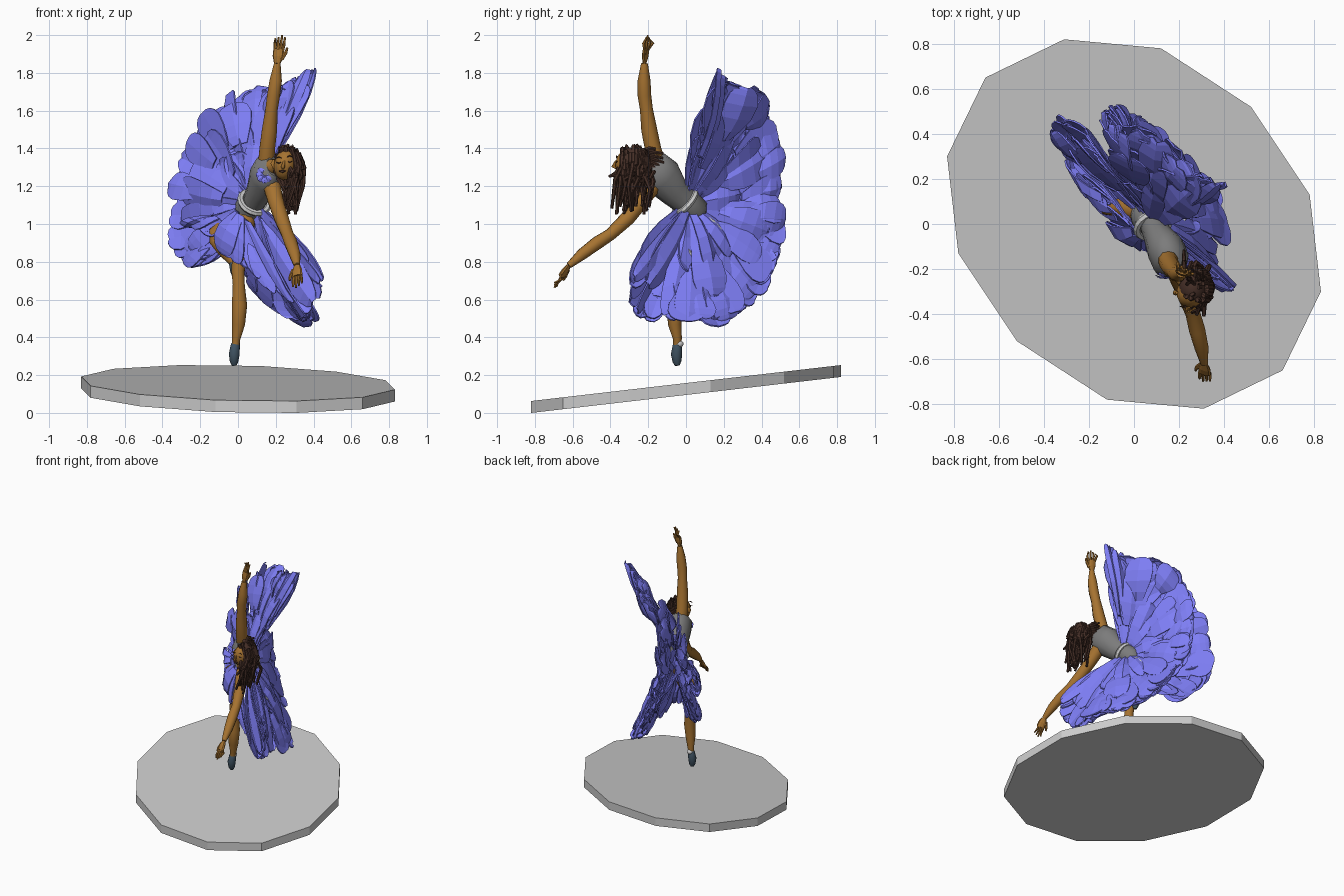
import bpy, bmesh, math, random
from mathutils import Vector as V

if "Cube" in bpy.data.objects:
    bpy.data.objects.remove(bpy.data.objects["Cube"])
random.seed(4)
R2 = math.sqrt(2)
ru = random.uniform


def material(name, c):
    m = bpy.data.materials.new(name)
    m.diffuse_color = (*c, 1)
    m.use_nodes = True
    m.node_tree.nodes["Principled BSDF"].inputs["Base Color"].default_value = m.diffuse_color
    return m


SKIN = material("skin", (.38, .17, .03))
HAIR = material("hair", (.06, .028, .02))
BLUE = material("violet_blue", (.21, .21, .92))
SLATE = material("slate", (.05, .085, .12))
PALE = material("pale_grey", (.65, .65, .63))
GREY = material("bodice_grey", (.2, .2, .2))


def make(name, verts, faces, mat=None, smooth=False):
    me = bpy.data.meshes.new(name)
    me.from_pydata([tuple(v) for v in verts], [], faces)
    ob = bpy.data.objects.new(name, me)
    bpy.context.collection.objects.link(ob)
    if mat:
        me.materials.append(mat)
    for p in me.polygons:
        p.use_smooth = smooth and len(p.vertices) == 4
    return ob


def tube_geo(verts, faces, pts, radii, sides=10, wide=(1, .3, .1), k=1):
    """Append a capped tube with elliptical rings along pts."""
    pts = [V(p) for p in pts]
    o, n = len(verts), len(pts)
    for i, p in enumerate(pts):
        d = (pts[min(i + 1, n - 1)] - pts[max(i - 1, 0)]).normalized()
        a = V(wide)
        a = (a - d * a.dot(d)).normalized()
        b = d.cross(a)
        for j in range(sides):
            q = 2 * math.pi * j / sides
            verts.append(p + radii[i] * (a * math.cos(q) + b * k * math.sin(q)))
    for i in range(n - 1):
        for j in range(sides):
            j2 = (j + 1) % sides
            faces.append((o + i*sides + j, o + i*sides + j2, o + (i+1)*sides + j2, o + (i+1)*sides + j))
    faces.append(tuple(o + j for j in reversed(range(sides))))
    faces.append(tuple(o + (n-1)*sides + j for j in range(sides)))


def tube(name, pts, radii, mat=None, smooth=True, **kw):
    v, f = [], []
    tube_geo(v, f, pts, radii, **kw)
    return make(name, v, f, mat, smooth)


def ball(name, loc, scale, mat, rot=(0, 0, 0)):
    bpy.ops.mesh.primitive_uv_sphere_add(segments=14, ring_count=9, location=loc, rotation=rot)
    ob = bpy.context.object
    ob.name, ob.scale = name, scale
    ob.data.materials.append(mat)
    bpy.ops.object.shade_smooth()
    return ob


# Tilted twelve-sided base
half = [(.83, -.30), (.78, .13), (.52, .52), (.12, .78), (-.31, .82), (-.66, .65)]
ring = half + [(-x, -y) for x, y in half]
bv = [(x, y, .095 + .116*y + h) for h in (0, .063) for x, y in ring]
bf = [tuple(reversed(range(12))), tuple(range(12, 24))]
bf += [(i, (i+1) % 12, (i+1) % 12 + 12, i + 12) for i in range(12)]
make("base", bv, bf)

# Legs and slippers
tube("standing_leg", [(-.015, -.05, .33), (-.01, -.045, .39), (.003, -.06, .47), (.008, -.058, .57), (.004, -.05, .68),
                      (.0, -.045, .75), (.015, -.015, .88), (.05, .03, 1.06)],
     [.02, .023, .036, .042, .033, .036, .046, .055], SKIN)
tube("raised_leg", [(.03, .06, 1.05), (-.05, .075, 1.0), (-.125, .075, .95), (-.12, .07, .915), (-.07, .05, .86), (-.02, .02, .79)],
     [.05, .048, .035, .035, .04, .022], SKIN, wide=(0, 1, .1))
tube("standing_slipper", [(-.02, -.047, .25), (-.021, -.048, .27), (-.02, -.05, .31), (-.014, -.045, .36), (-.01, -.045, .385)],
     [.012, .023, .03, .025, .012], SLATE)
tube("raised_slipper", [(-.035, .022, .81), (-.025, .02, .79), (-.015, .01, .755), (-.01, 0, .72), (-.01, 0, .70)],
     [.012, .024, .028, .02, .01], SLATE)
ball("ankle_ribbon", (-.01, -.035, .365), (.022, .022, .02), PALE)

# Torso, waistband, neck
W = dict(wide=(0, .3, 1), sides=12)
tube("bodice", [(.08, .01, 1.11), (.11, -.06, 1.17), (.145, -.12, 1.245), (.165, -.17, 1.285), (.19, -.21, 1.305)],
     [.072, .083, .108, .105, .055], GREY, k=.8, **W)
tube("hips", [(.085, 0, 1.12), (.06, .04, 1.08), (.04, .05, 1.03)], [.074, .08, .06], GREY, **W)
tube("neck", [(.18, -.2, 1.3), (.21, -.235, 1.31), (.25, -.28, 1.32)], [.045, .034, .034], SKIN, **W)
bpy.ops.mesh.primitive_torus_add(major_radius=.076, minor_radius=.017, major_segments=18, minor_segments=6,
                                 location=(.085, -.005, 1.115))
band = bpy.context.object
band.name = "waistband"
band.rotation_euler = V((.3, -.65, .6)).to_track_quat('Z', 'Y').to_euler()
band.data.materials.append(PALE)


# Arms and hands
def arm(name, pts, radii, tip):
    tube(name, pts, radii, SKIN)
    w, tip = V(pts[-1]), V(tip)
    d = tip - w
    across = d.cross(V((.3, 1, .3))).normalized()
    v, f = [], []
    tube_geo(v, f, [w, w + d*.25, w + d*.5], [.018, .03, .03], wide=across, k=.5)
    for i in range(4):
        o = across * (i - 1.5)
        root = w + d*.46 + o*.014
        curl = V((0, .012, 0)) * (i - 1)
        tube_geo(v, f, [root, root + d*.25 + o*.003 + curl, w + d*(1 - .07*abs(i - 1)) + o*.017],
                 [.009, .008, .005], sides=6)
    tube_geo(v, f, [w + d*.15 - across*.02, w + d*.4 - across*.04, w + d*.58 - across*.045], [.011, .009, .006], sides=6)
    make(name + "_hand", v, f, SKIN)


arm("raised_arm", [(.15, -.155, 1.33), (.155, -.175, 1.4), (.167, -.195, 1.5), (.178, -.21, 1.61), (.188, -.22, 1.68),
                   (.2, -.222, 1.76), (.208, -.22, 1.85)], [.045, .043, .042, .034, .036, .034, .018], (.225, -.2, 2.0))
arm("lowered_arm", [(.18, -.18, 1.2), (.2, -.24, 1.12), (.23, -.31, 1.03), (.262, -.4, .945), (.28, -.47, .9),
                    (.3, -.55, .84), (.312, -.62, .78)], [.048, .043, .04, .033, .036, .031, .017], (.315, -.7, .665))

# Head and simple face
H = V((.25, -.305, 1.315))
ball("head", H, (.06, .068, .083), SKIN, (0, .2, 0))
tube("nose", [H + V((-.005, -.066, .02)), H + V((-.012, -.08, -.012)), H + V((-.012, -.064, -.018))], [.005, .011, .008], SKIN, sides=6)
tube("lips", [H + V((-.033, -.059, -.035)), H + V((-.015, -.066, -.037)), H + V((.003, -.063, -.034))], [.003, .008, .003], HAIR, sides=6, wide=(0, .3, 1))
for nm, x, z in (("left", .024, .018), ("right", -.034, .012)):
    for part, dz, c in (("eye", 0, -.006), ("brow", .022, .006)):
        tube(nm + "_" + part, [H + V((x - .014, -.06, z + dz)), H + V((x, -.064, z + dz + c)), H + V((x + .014, -.058, z + dz))],
             [.002, .0035, .002], HAIR, sides=5, wide=(0, .3, 1))
tube("ear", [H + V((-.06, -.005, -.02)), H + V((-.066, 0, .005)), H + V((-.06, 0, .025))], [.006, .012, .006], SKIN)

# Hair cap and hanging wavy locks
C = V((.262, -.285, 1.335))
ball("hair_cap", C, (.062, .075, .072), HAIR)
face = V((-.4, -.88, -.3)).normalized()
v, f = [], []
n = 0
while n < 80:
    d = V((ru(-1, 1), ru(-1, 1), ru(-.6, 1))).normalized()
    if d.dot(face) > .3:
        continue
    n += 1
    p = C + V((d.x*.06, d.y*.08, d.z*.072))
    m = p + d*.02 + V((.008, -.01*d.y, -.045))
    e = V((ru(.25, .315), -.32 + d.y*.085 + ru(-.05, .05), ru(1.05, 1.28)))
    q = (m + e)/2 + V((ru(-.01, .02), ru(-.03, .03), .02))
    tube_geo(v, f, [p - d*.02, p + d*.01, m, q, e], [.011, .013, .013, .012, .008], sides=6)
for i in range(8):
    p = C + V((-.03, .05, .05 - .012*i))
    tube_geo(v, f, [p, p + V((-.01, .04, .015 - i*.004)), p + V((-.01, .1 + ru(-.03, .02), .012 - i*.012))], [.012, .012, .007], sides=6)
make("hair_locks", v, f, HAIR)


# Skirt: petals laid along a fan, edge given as (back-left distance, height, back-right offset)
def fan_pt(t, z, s):
    return V(((s - t)/R2, (s + t)/R2, z))


def edge(ctrl, q):
    x = min(max(q, 0), .9999) * (len(ctrl) - 1)
    i = int(x)
    return fan_pt(*ctrl[i]).lerp(fan_pt(*ctrl[i+1]), x - i)


def petal(verts, faces, base, tip, across, width, bow):
    """Rounded petal: three columns, cupped along its midline."""
    o = len(verts)
    nrm = (tip - base).cross(across).normalized()
    prof = [(0, .4), (.2, .65), (.45, .92), (.7, 1), (.87, .85), (.96, .6), (1, .3)]
    for u, w in prof:
        c = base.lerp(tip, u) + nrm*bow*math.sin(math.pi*u)
        for k in (-1, 0, 1):
            verts.append(c + across*width*w*k + nrm*bow*.6*(1 - abs(k)))
    for i in range(len(prof) - 1):
        for k in (0, 1):
            a = o + i*3 + k
            faces.append((a, a + 1, a + 4, a + 3))


def ruffles(name, ctrl, tiers, mat=BLUE, waist=fan_pt(-.05, 1.1, .07), twist=.4):
    verts, faces = [], []
    for f0, f1, count, width, jit in tiers:
        for i in range(count):
            q = (i + .5 + ru(-.3, .3))/count
            e = edge(ctrl, q)
            across = (edge(ctrl, q + .04) - edge(ctrl, q - .04)).normalized()
            off = fan_pt(0, 0, ru(-jit, jit))
            tip = waist.lerp(e, f1 + ru(-.06, 0)) + off
            base = waist.lerp(edge(ctrl, q + ru(-.02, .02)), f0) + off*.5
            across = (across + fan_pt(0, 0, ru(-twist, twist))).normalized()
            petal(verts, faces, base, tip, across, width*ru(.85, 1.15), ru(-.035, .035))
    ob = make(name, verts, faces, mat)
    mod = ob.modifiers.new("thickness", 'SOLIDIFY')
    mod.thickness = .008


tip_feather = [(-.19, 1.85, .42), (-.12, 1.82, .39), (-.04, 1.79, .36)]
back = [(-.12, 1.76, .36), (.02, 1.74, .34), (.18, 1.72, .33), (.33, 1.67, .29), (.44, 1.42, .26), (.45, 1.17, .27),
        (.42, .93, .32), (.31, .75, .34), (.18, .62, .35), (.05, .52, .36), (-.14, .48, .35), (-.32, .49, .28)]
front = [(.22, 1.64, .2), (.4, 1.58, .15), (.5, 1.4, .11), (.57, 1.2, .08), (.58, 1.0, .07), (.5, .84, .04), (.36, .76, .0), (.24, .78, -.01)]
lobe = [(-.53, .74, .11), (-.52, .62, .12), (-.45, .51, .07), (-.37, .48, .13), (-.28, .5, .22)]
drape = [(.42, 1.0, .0), (.3, .98, -.02), (.2, .95, -.05), (.08, .86, -.07), (-.08, .78, -.06), (-.24, .64, 0), (-.42, .55, .05)]
ruffles("skirt_tip", tip_feather, [(.35, 1, 4, .045, .01)])
ruffles("back_skirt", back, [(.06, .6, 22, .07, .02), (.3, .85, 26, .09, .04), (.55, 1.01, 28, .095, .04), (.72, 1.03, 24, .09, .03)])
ruffles("front_skirt", front, [(.08, .6, 12, .075, .03), (.35, .85, 15, .09, .04), (.6, 1.02, 18, .09, .04)])
ruffles("front_lobe", lobe, [(.05, .85, 7, .07, .02), (.15, 1.01, 10, .07, .025)])
ruffles("front_drape", drape, [(.12, 1, 10, .075, .01), (.5, 1.02, 8, .07, .015)], waist=fan_pt(-.04, 1.08, -.01), twist=.15)
ruffles("underskirt", [(t, z, s + .02) for t, z, s in back[3:]], [(.1, .48, 6, .05, .02)], PALE)

# Flower on the bodice
v, f = [], []
c = V((.14, -.225, 1.26))
for i in range(8):
    a = i*math.pi/4
    d = V((math.cos(a), .3*math.sin(a), math.sin(a)))
    petal(v, f, c, c + d*.045, d.cross(V((0, 1, 0))).normalized(), .016, .008)
make("bodice_flower", v, f, BLUE)
